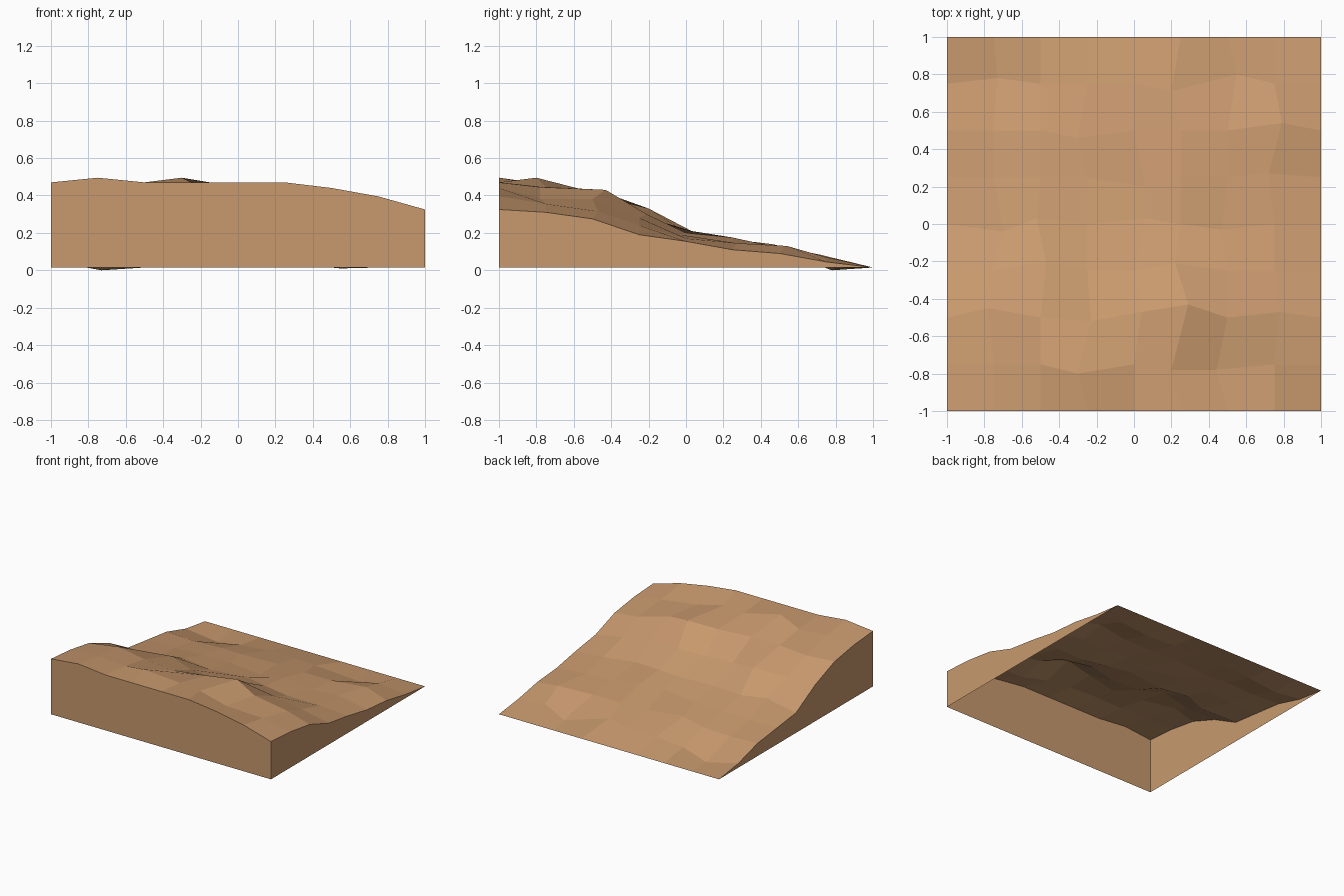
import bpy, bmesh

if "Cube" in bpy.data.objects:
    bpy.data.objects.remove(bpy.data.objects["Cube"])

BASE = 0.015   # level of the skirt's lower edge and of the flat back edge
N = 8          # cells per side

# Height profiles across x, one row per y step from front to back
heights = [
    (.47, .495, .47, .47, .47, .47, .44, .395, .325),
    (.45, .46, .45, .495, .445, .445, .385, .355, .31),
    (.41, .42, .41, .40, .41, .43, .38, .315, .275),
    (.315, .31, .33, .295, .285, .30, .28, .24, .19),
    (.18, .205, .21, .20, .21, .20, .19, .17, .155),
    (.15, .15, .16, .165, .165, .175, .14, .145, .11),
    (.12, .11, .12, .14, .125, .12, .12, .13, .09),
    (.05, .0, .05, .07, .075, .085, .01, .07, .045),
    (BASE,) * 9,
]

# Sideways nudges (column, row) -> (dx, dy) that break up the grid
nudges = {
    (3, 1): (-.05, -.05), (5, 1): (-.05, -.03), (6, 1): (-.06, -.03),
    (1, 2): (-.03, .05), (3, 2): (.02, -.02), (4, 2): (.04, .03),
    (5, 2): (.04, .07), (7, 2): (.03, .03),
    (2, 3): (.03, .05), (5, 3): (-.03, .04),
    (1, 4): (.05, -.04), (2, 4): (-.02, .03), (4, 4): (.06, .03), (6, 4): (-.03, -.03),
    (4, 5): (.06, -.05), (7, 5): (-.03, .02),
    (3, 6): (-.05, -.04), (7, 6): (.04, .04),
    (1, 7): (.02, .03), (5, 7): (-.05, -.04), (6, 7): (.05, .05),
}

bm = bmesh.new()

# Sloping faceted ground
grid = []
for j, row in enumerate(heights):
    line = []
    for i, z in enumerate(row):
        dx, dy = nudges.get((i, j), (0, 0))
        line.append(bm.verts.new((-1 + 2 * i / N + dx, -1 + 2 * j / N + dy, z)))
    grid.append(line)
for j in range(N):
    for i in range(N):
        bm.faces.new((grid[j][i], grid[j][i + 1], grid[j + 1][i + 1], grid[j + 1][i]))

# Vertical skirt on front and both sides; underside stays open
front_left = bm.verts.new((-1, -1, BASE))
front_right = bm.verts.new((1, -1, BASE))
bm.faces.new([front_left, front_right] + grid[0][::-1])
bm.faces.new([front_right] + [grid[j][N] for j in range(N, -1, -1)])
bm.faces.new([front_left] + [grid[j][0] for j in range(N + 1)])

mesh = bpy.data.meshes.new("ground_slope")
bm.to_mesh(mesh)
bm.free()
ground = bpy.data.objects.new("ground_slope", mesh)
bpy.context.collection.objects.link(ground)

# Sandy earth colour
earth = bpy.data.materials.new("earth")
earth.diffuse_color = (0.58, 0.32, 0.155, 1)
earth.use_nodes = True
earth.node_tree.nodes["Principled BSDF"].inputs["Base Color"].default_value = earth.diffuse_color
mesh.materials.append(earth)
